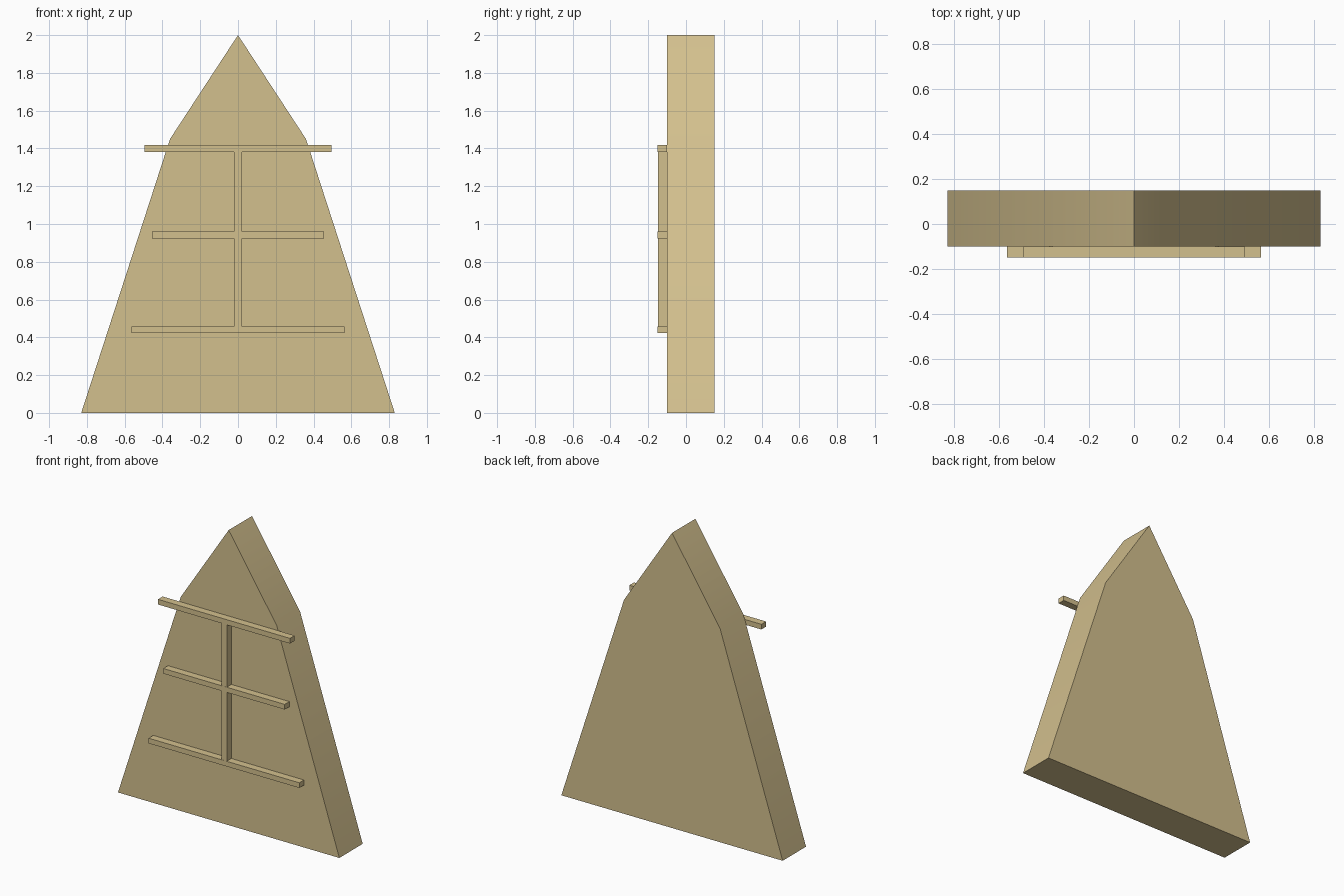
import bpy
import bmesh
import math

cube = bpy.data.objects.get("Cube")
if cube:
    bpy.data.objects.remove(cube, do_unlink=True)

# Single sandy wood colour
SAND = (0.65, 0.525, 0.27, 1.0)
sand = bpy.data.materials.new("sand_wood")
sand.use_nodes = True
sand.diffuse_color = SAND
bsdf = sand.node_tree.nodes["Principled BSDF"]
bsdf.inputs["Base Color"].default_value = SAND
bsdf.inputs["Roughness"].default_value = 0.8


def finish(name, bm):
    bmesh.ops.recalc_face_normals(bm, faces=bm.faces)
    mesh = bpy.data.meshes.new(name)
    bm.to_mesh(mesh)
    bm.free()
    mesh.materials.append(sand)
    obj = bpy.data.objects.new(name, mesh)
    bpy.context.collection.objects.link(obj)
    return obj


def bar(name, half_width, y0, y1, z0, z1):
    """Box centred on x = 0, given by its limits."""
    bm = bmesh.new()
    bmesh.ops.create_cube(bm, size=1)
    bmesh.ops.scale(bm, vec=(2 * half_width, y1 - y0, z1 - z0), verts=bm.verts)
    bmesh.ops.translate(bm, vec=(0, (y0 + y1) / 2, (z0 + z1) / 2), verts=bm.verts)
    return finish(name, bm)


# Gable-shaped slab: mirrored profile pushed back along y
right_side = [(0.83, 0.0), (0.36, 1.45)]
profile = right_side + [(0.0, 2.0)] + [(-x, z) for x, z in reversed(right_side)]
bm = bmesh.new()
front = bm.faces.new([bm.verts.new((x, -0.10, z)) for x, z in profile])
ext = bmesh.ops.extrude_face_region(bm, geom=[front], use_keep_orig=True)
back = [g for g in ext["geom"] if isinstance(g, bmesh.types.BMVert)]
bmesh.ops.translate(bm, vec=(0, 0.25, 0), verts=back)
slab = finish("gable_slab", bm)

# The slight bend in the sides is smooth, all other edges stay sharp
bpy.ops.object.select_all(action='DESELECT')
slab.select_set(True)
bpy.context.view_layer.objects.active = slab
bpy.ops.object.shade_smooth_by_angle(angle=math.radians(30))

# Horizontal rails across the front
for name, half_width, z in (("lower_rail", 0.565, 0.44),
                            ("middle_rail", 0.455, 0.942),
                            ("upper_rail", 0.495, 1.40)):
    bar(name, half_width, -0.15, -0.10, z - 0.0175, z + 0.0175)

# Vertical post joining the rails
bar("centre_post", 0.02, -0.149, -0.10, 0.43, 1.41)
